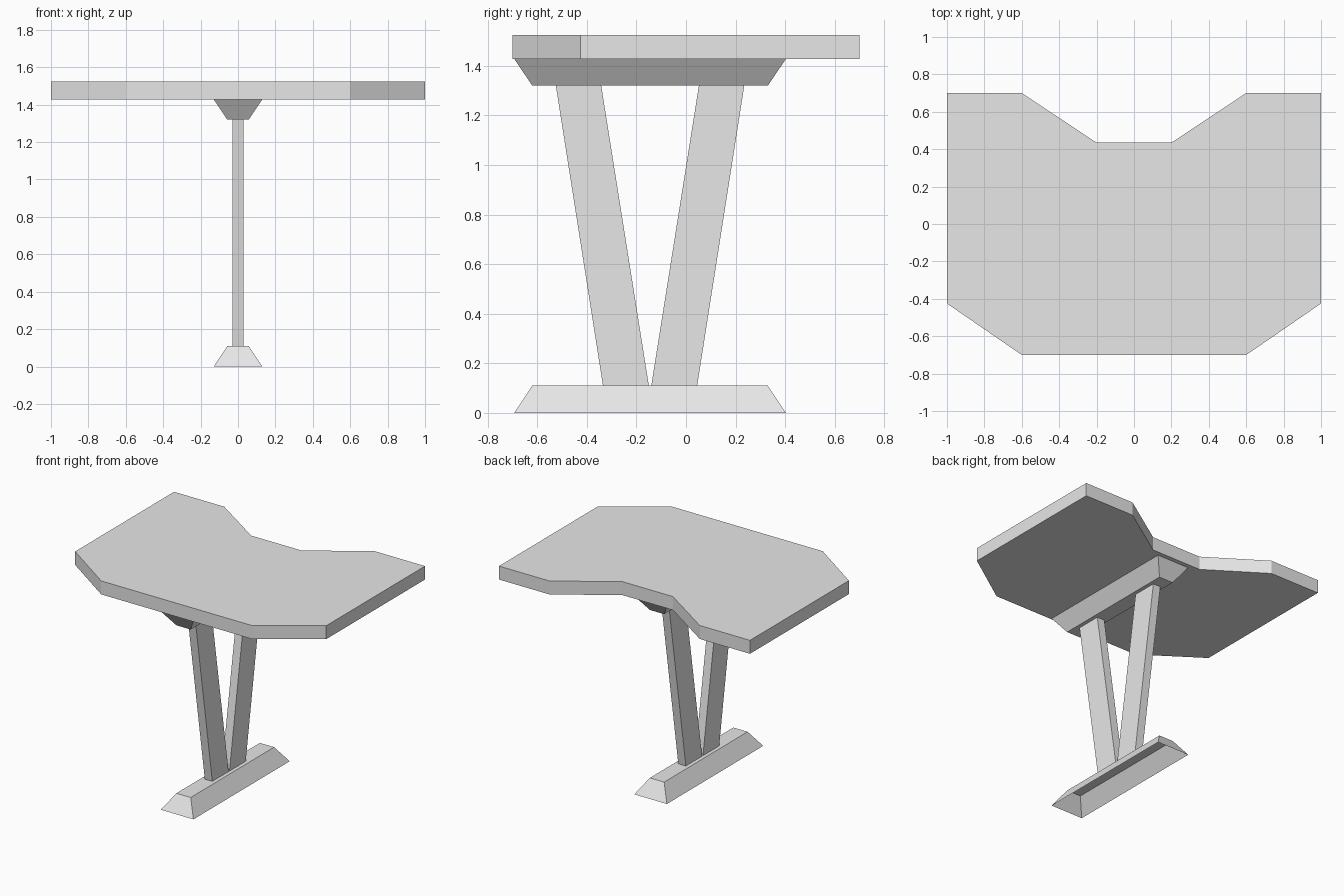
import bpy
import bmesh

cube = bpy.data.objects.get("Cube")
if cube:
    bpy.data.objects.remove(cube, do_unlink=True)

# Single plain grey material
GREY = (0.8, 0.8, 0.8, 1.0)
grey = bpy.data.materials.new("light grey")
grey.use_nodes = True
grey.diffuse_color = GREY
grey.node_tree.nodes["Principled BSDF"].inputs["Base Color"].default_value = GREY


def loft(name, lower, upper, cap_lower=True, cap_upper=True):
    """Join two matching counter-clockwise outlines with flat sides."""
    bm = bmesh.new()
    a = [bm.verts.new(p) for p in lower]
    b = [bm.verts.new(p) for p in upper]
    for i in range(len(a)):
        j = (i + 1) % len(a)
        bm.faces.new((a[i], a[j], b[j], b[i]))
    if cap_lower:
        bm.faces.new(a[::-1])
    if cap_upper:
        bm.faces.new(b)
    mesh = bpy.data.meshes.new(name)
    bm.to_mesh(mesh)
    bm.free()
    mesh.materials.append(grey)
    obj = bpy.data.objects.new(name, mesh)
    bpy.context.collection.objects.link(obj)
    return obj


def rect(half_x, y0, y1, z):
    return [(-half_x, y0, z), (half_x, y0, z), (half_x, y1, z), (-half_x, y1, z)]


FOOT_TOP, BEAM_BOTTOM, TABLE_BOTTOM, TABLE_TOP = 0.11, 1.32, 1.428, 1.525
MID_Y = -0.145    # centre line of the stand

# Tabletop: half outline mirrored across x, chamfered front and notched back
half = [(0.6, -0.7), (1, -0.425), (1, 0.7), (0.6, 0.7), (0.2, 0.435)]
outline = half + [(-x, y) for x, y in reversed(half)]
loft("tabletop",
     [(x, y, TABLE_BOTTOM) for x, y in outline],
     [(x, y, TABLE_TOP) for x, y in outline])

# Foot and upper beam: tapered bars, open on their wide side
wide = (0.13, MID_Y - 0.548, MID_Y + 0.548)
narrow = (0.057, MID_Y - 0.475, MID_Y + 0.475)
loft("foot", rect(*wide, 0), rect(*narrow, FOOT_TOP), cap_lower=False)
loft("upper_beam", rect(*narrow, BEAM_BOTTOM), rect(*wide, TABLE_BOTTOM), cap_upper=False)

# Two slanted legs forming a V
for name, side in (("front_leg", -1), ("back_leg", 1)):
    low = sorted(MID_Y + side * d for d in (0.005, 0.19))
    high = sorted(MID_Y + side * d for d in (0.197, 0.38))
    loft(name, rect(0.03, *low, FOOT_TOP), rect(0.03, *high, BEAM_BOTTOM),
         cap_lower=False, cap_upper=False)
